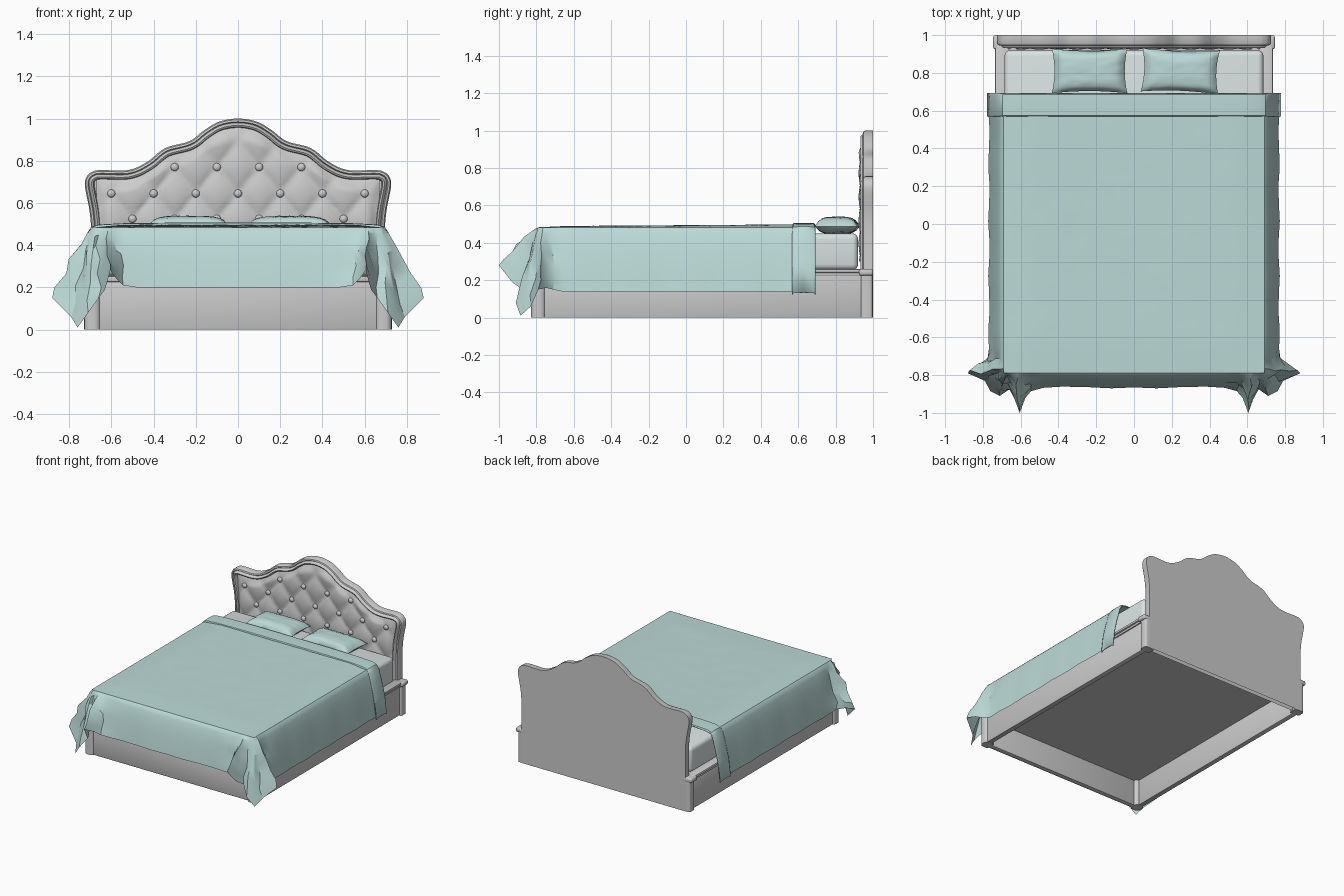
import bpy, bmesh, math, random
from mathutils import Vector

if "Cube" in bpy.data.objects:
    bpy.data.objects.remove(bpy.data.objects["Cube"])
random.seed(4)


def material(name, col):
    m = bpy.data.materials.new(name)
    m.diffuse_color = (*col, 1)
    m.use_nodes = True
    m.node_tree.nodes["Principled BSDF"].inputs["Base Color"].default_value = m.diffuse_color
    return m


CLOTH = material("teal_cloth", (0.50, 0.70, 0.68))
PALE = material("pale_sheet", (0.70, 0.77, 0.76))


def finish(name, bm, mat=None, angle=35):
    bmesh.ops.recalc_face_normals(bm, faces=bm.faces)
    me = bpy.data.meshes.new(name)
    bm.to_mesh(me)
    bm.free()
    ob = bpy.data.objects.new(name, me)
    bpy.context.collection.objects.link(ob)
    if mat:
        me.materials.append(mat)
    bpy.ops.object.select_all(action='DESELECT')
    ob.select_set(True)
    bpy.context.view_layer.objects.active = ob
    bpy.ops.object.shade_smooth_by_angle(angle=math.radians(angle))
    return ob


def add_rows(bm, rows):
    """Skin a grid of points with quads."""
    vs = [[bm.verts.new(p) for p in r] for r in rows]
    for a, b in zip(vs, vs[1:]):
        for i in range(len(a) - 1):
            bm.faces.new((a[i], a[i + 1], b[i + 1], b[i]))
    return vs


def box(name, x, y, z, bevel=0.006, seg=2, mat=None, vertical=False):
    bm = bmesh.new()
    bmesh.ops.create_cube(bm, size=1)
    for v in bm.verts:
        for i, (lo, hi) in enumerate((x, y, z)):
            v.co[i] = lo + (v.co[i] + 0.5) * (hi - lo)
    edges = [e for e in bm.edges if not vertical
             or abs(e.verts[0].co.z - e.verts[1].co.z) > 1e-4]
    bmesh.ops.bevel(bm, geom=edges, offset=bevel, segments=seg, affect='EDGES', profile=0.5)
    return finish(name, bm, mat)


def spline(c, n=5):
    c = [Vector(p) for p in c]
    e = [2 * c[0] - c[1]] + c + [Vector((-c[-2].x, c[-2].y))]
    out = []
    for i in range(1, len(e) - 2):
        p0, p1, p2, p3 = e[i - 1:i + 3]
        for k in range(n):
            t = k / n
            out.append(0.5 * (2 * p1 + (p2 - p0) * t + (2 * p0 - 5 * p1 + 4 * p2 - p3) * t * t
                              + (3 * p1 - p0 - 3 * p2 + p3) * t ** 3))
    return out + [c[-1]]


# headboard: scalloped outline with a swept moulding
half = spline([(.695, 0), (.695, .25), (.695, .45), (.703, .56), (.725, .68), (.717, .725),
               (.69, .748), (.65, .756), (.52, .756), (.43, .795), (.345, .86), (.23, .893),
               (.16, .945), (.09, .985), (0, 1)])
outline = half + [Vector((-p.x, p.y)) for p in reversed(half[:-1])]
normals = []
for i in range(len(outline)):
    t = (outline[min(i + 1, len(outline) - 1)] - outline[max(i - 1, 0)]).normalized()
    normals.append(Vector((-t.y, t.x)))
bm = bmesh.new()
profile = [(0, 1), (0, .96), (.006, .948), (.015, .945), (.02, .953), (.024, .94),
           (.032, .932), (.04, .937), (.045, .965)]
rows = [[((p + n * d).x, y, max(0, (p + n * d).y)) for p, n in zip(outline, normals)]
        for d, y in profile]
rings = add_rows(bm, rows)
bm.faces.new(rings[0])
bm.faces.new(rings[-1])
finish("headboard_frame", bm)


# tufted panel
def top_z(x):
    for a, b in zip(half, half[1:]):
        if a.y > .7 and b.x <= x <= a.x:
            return a.y + (b.y - a.y) * (a.x - x) / max(a.x - b.x, 1e-6)
    return .75


def tuft_y(x, z):
    p, q = x / .2 + (z - .645) / .25, x / .2 - (z - .645) / .25
    puff = (abs(math.sin(math.pi * p) * math.sin(math.pi * q))) ** .5
    edge = max(0, min(1, (top_z(abs(x)) - .035 - z) / .06, (.67 - abs(x)) / .05))
    return .957 - edge * (.012 + .022 * puff)


bm = bmesh.new()
rows = []
for i in range(81):
    x = -.67 + 1.34 * i / 80
    t = top_z(abs(x)) - .035
    zs = [.3 + (t - .3) * k / 40 for k in range(41)]
    rows.append([(x, tuft_y(x, z), z) for z in zs])
add_rows(bm, rows)
finish("tufted_panel", bm, angle=60)

# buttons
for z, xs in ((.77, (-.3, -.1, .1, .3)), (.645, (-.6, -.4, -.2, 0, .2, .4, .6)),
              (.525, (-.5, -.3, -.1, .1, .3, .5))):
    for x in xs:
        bm = bmesh.new()
        bmesh.ops.create_uvsphere(bm, u_segments=12, v_segments=8, radius=.019)
        for v in bm.verts:
            v.co = (v.co.x + x, v.co.y * .7 + .937, v.co.z + z)
        finish("tuft_button", bm)

# bed base: rails, posts and trim
for s, side in ((1, "right"), (-1, "left")):
    def sx(a, b):
        return (a, b) if s > 0 else (-b, -a)
    box(side + "_rail", sx(.675, .715), (-.77, .96), (0, .235))
    box(side + "_rail_trim_upper", sx(.665, .735), (-.77, .96), (.24, .26), .008)
    box(side + "_rail_trim_lower", sx(.67, .725), (-.77, .96), (.222, .24))
    box(side + "_foot_post", sx(.65, .728), (-.828, -.75), (0, .24), .03, 4, vertical=True)
    box(side + "_foot_post_cap", sx(.645, .735), (-.835, -.745), (.235, .26), .03, 4, vertical=True)
    box(side + "_head_post", sx(.65, .73), (.935, .998), (0, .24), .015, 3, vertical=True)
    box(side + "_head_post_cap", sx(.645, .746), (.925, 1), (.225, .26), .012, 3)
box("foot_rail", (-.69, .69), (-.815, -.775), (0, .235))
box("foot_rail_trim", (-.69, .69), (-.83, -.765), (.225, .255), .008)
box("slat_base", (-.68, .68), (-.78, .95), (.2, .255), .002, 1)
box("mattress", (-.685, .685), (-.785, .92), (.255, .45), .03, 4, PALE)


# pillows
def pillow(name, cx, cy, w, d, rot):
    bm = bmesh.new()
    n = 16
    for sgn in (1, -1):
        rows = []
        for i in range(n + 1):
            r = []
            for j in range(n + 1):
                u, v = 2 * i / n - 1, 2 * j / n - 1
                px, py = u * w * (1 - .07 * (1 - v * v)), v * d * (1 - .1 * (1 - u * u))
                h = ((1 - u ** 4) * (1 - v ** 4)) ** .5
                if h > .2:
                    h += random.uniform(-.04, .04)
                r.append((cx + px - rot * py, cy + py + rot * px,
                          .488 + sgn * h * (.05 if sgn > 0 else .04)))
            rows.append(r)
        add_rows(bm, rows)
    bmesh.ops.remove_doubles(bm, verts=bm.verts, dist=.0005)
    finish(name, bm, CLOTH, 50)


pillow("left_pillow", -.235, .81, .2, .118, 0)
pillow("right_pillow", .245, .81, .205, .116, -.04)

# blanket: perimeter pairs (top x, top y, hem x, hem y, hem z) from front middle to rear side
edge = [(x, -.79, x, -.865 - .005 * math.sin(x * 14), .2) for x in (0, .12, .25, .38, .48)]
edge += [(.55, -.79, .545, -.885, .21), (.59, -.79, .575, -.92, .24), (.62, -.79, .605, -1, .28),
         (.645, -.79, .63, -.93, .19), (.66, -.788, .66, -.875, .15), (.672, -.785, .71, -.91, .08),
         (.682, -.78, .76, -.885, .01), (.686, -.772, .79, -.83, .06),
         (.688, -.765, .88, -.79, .15), (.69, -.75, .83, -.75, .16), (.69, -.72, .775, -.71, .15)]
edge += [(.69, -.66 + 1.35 * k / 14, .768 + .004 * math.sin(k * 2), -.66 + 1.35 * k / 14, .14)
         for k in range(15)]


def drape(e, s):
    tx, ty, hx, hy, hz = e
    corner = .5 < tx and ty < -.7
    col = []
    for k, t in enumerate((0, .04, .1, .25, .45, .65, .85, 1)):
        # corner folds flare out evenly, straight sides hang close
        a = t ** .8 if corner else t ** .55
        j = random.uniform(-.014, .014) if corner and 2 < k < 7 else 0
        col.append((s * (tx + (hx - tx) * a + j), ty + (hy - ty) * a + j * random.choice((-1, 1)),
                    .483 + (hz - .483) * t))
    return col


bm = bmesh.new()
add_rows(bm, [drape(e, -1) for e in reversed(edge[1:])] + [drape(e, 1) for e in edge])
rows = []
for i in range(29):
    u = 2 * i / 28 - 1
    r = []
    for k in range(31):
        v = 2 * k / 30 - 1
        f = min(1, (1 - abs(u)) * 5) * min(1, (1 + v) * 5)
        r.append((.69 * u, -.05 + .74 * v,
                  .483 + f * (.01 + .005 * v + random.uniform(-.0012, .0012))))
    rows.append(r)
add_rows(bm, rows)
finish("blanket", bm, CLOTH, 30)

# turned-down band at the head end of the blanket
sect = [(.0, .505), (.3, .505), (.55, .502), (.66, .496), (.695, .485), (.712, .46),
        (.735, .38), (.762, .27), (.778, .132)]
sect = [(-x, z) for x, z in reversed(sect[1:])] + sect
bm = bmesh.new()
add_rows(bm, [[(x, y, z - d) for x, z in sect]
              for y, d in ((.568, .009), (.575, 0), (.63, -.002), (.685, 0), (.693, .01))])
band = finish("blanket_fold", bm, CLOTH)
m = band.modifiers.new("thickness", 'SOLIDIFY')
m.thickness = .008
m.offset = -1
